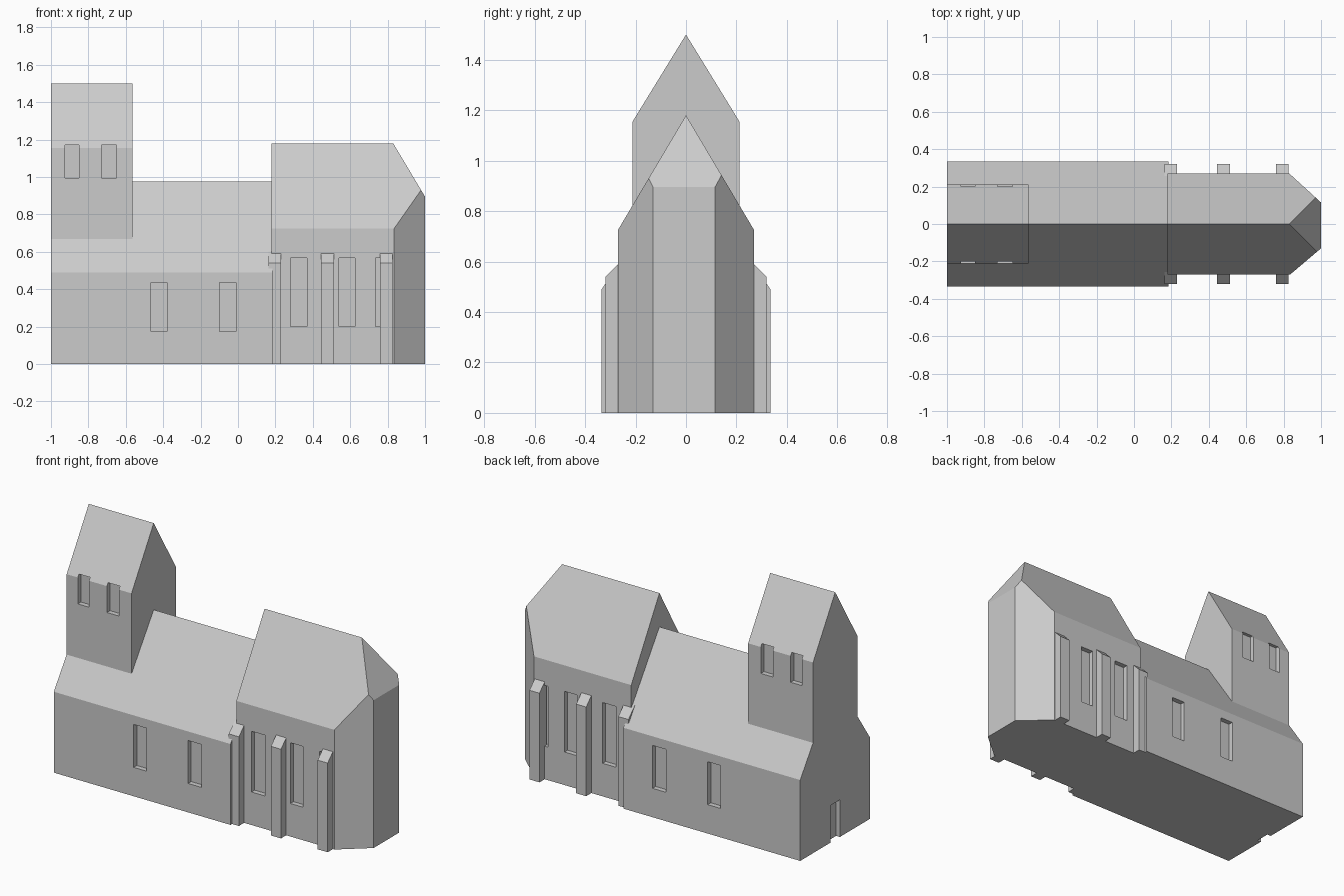
import bpy, bmesh
from mathutils import Vector

if "Cube" in bpy.data.objects:
    bpy.data.objects.remove(bpy.data.objects["Cube"])

stone = bpy.data.materials.new("pale grey stone")
stone.diffuse_color = (0.6, 0.6, 0.6, 1)
stone.use_nodes = True
stone.node_tree.nodes["Principled BSDF"].inputs["Base Color"].default_value = stone.diffuse_color


def finish(name, bm):
    bmesh.ops.recalc_face_normals(bm, faces=bm.faces[:])
    me = bpy.data.meshes.new(name)
    bm.to_mesh(me)
    bm.free()
    me.materials.append(stone)
    ob = bpy.data.objects.new(name, me)
    bpy.context.collection.objects.link(ob)
    return ob


def prism(name, profile, x0, x1, cuts=()):
    """Extrude a (y, z) profile along x, then slice off the outside of each plane."""
    bm = bmesh.new()
    face = bm.faces.new([bm.verts.new((x0, y, z)) for y, z in profile])
    ext = bmesh.ops.extrude_face_region(bm, geom=[face])["geom"]
    bmesh.ops.translate(bm, vec=(x1 - x0, 0, 0),
                        verts=[v for v in ext if isinstance(v, bmesh.types.BMVert)])
    for co, no in cuts:
        bmesh.ops.bisect_plane(bm, geom=bm.verts[:] + bm.edges[:] + bm.faces[:], dist=1e-5,
                               plane_co=co, plane_no=Vector(no).normalized(), clear_outer=True)
        bmesh.ops.holes_fill(bm, edges=[e for e in bm.edges if e.is_boundary], sides=0)
    return finish(name, bm)


def gable(name, half, eave, ridge, x0, x1, base=0, cuts=()):
    return prism(name, [(-half, base), (half, base), (half, eave), (0, ridge), (-half, eave)],
                 x0, x1, cuts)


def boxes(name, spans):
    """One object made of several boxes, each (x0, x1, y0, y1, z0, z1)."""
    bm = bmesh.new()
    for x0, x1, y0, y1, z0, z1 in spans:
        for v in bmesh.ops.create_cube(bm, size=1)["verts"]:
            v.co = (x0 if v.co.x < 0 else x1, y0 if v.co.y < 0 else y1, z0 if v.co.z < 0 else z1)
    return finish(name, bm)


def combine(ob, other, operation):
    """Boolean another object into ob and remove it."""
    mod = ob.modifiers.new("join", 'BOOLEAN')
    mod.operation, mod.solver, mod.object = operation, 'EXACT', other
    bpy.context.view_layer.update()
    me = bpy.data.meshes.new_from_object(ob.evaluated_get(bpy.context.evaluated_depsgraph_get()))
    ob.modifiers.clear()
    ob.data = me
    bpy.data.objects.remove(other)


# Nave, west tower and chancel with a hipped, angled apse
church = gable("church", 0.335, 0.49, 0.975, -1, 0.185)
tower = gable("tower", 0.212, 1.155, 1.5, -1, -0.565, base=0.2)
chancel = gable("chancel", 0.27, 0.725, 1.18, 0.178, 1, cuts=[
    ((0.83, 0, 1.18), (0.285, 0, 0.17)),
    ((0.835, -0.27, 0), (0.14, -0.165, 0)),
    ((0.83, 0.27, 0), (0.155, 0.17, 0))])
combine(church, tower, 'UNION')
combine(church, chancel, 'UNION')

# Window recesses on both sides: (x ranges, wall half width, bottom, top)
rows = [([(-0.465, -0.38), (-0.10, -0.01)], 0.335, 0.175, 0.435),
        ([(-0.925, -0.85), (-0.73, -0.65)], 0.212, 0.995, 1.172),
        ([(0.28, 0.37), (0.54, 0.625), (0.735, 0.82)], 0.27, 0.20, 0.568)]
spans = []
for xs, half, z0, z1 in rows:
    for x0, x1 in xs:
        spans += [(x0, x1, half - 0.03, half + 0.05, z0, z1),
                  (x0, x1, -half - 0.05, -half + 0.03, z0, z1)]
# West door recess
spans.append((-1.1, -0.975, -0.045, 0.045, -0.1, 0.225))
combine(church, boxes("openings", spans), 'DIFFERENCE')

# Buttresses with sloping caps along the chancel
for x0, x1 in [(0.162, 0.23), (0.445, 0.512), (0.758, 0.825)]:
    for s in (-1, 1):
        prism("buttress", [(s * 0.255, 0), (s * 0.32, 0), (s * 0.32, 0.54), (s * 0.255, 0.605)],
              x0, x1)
